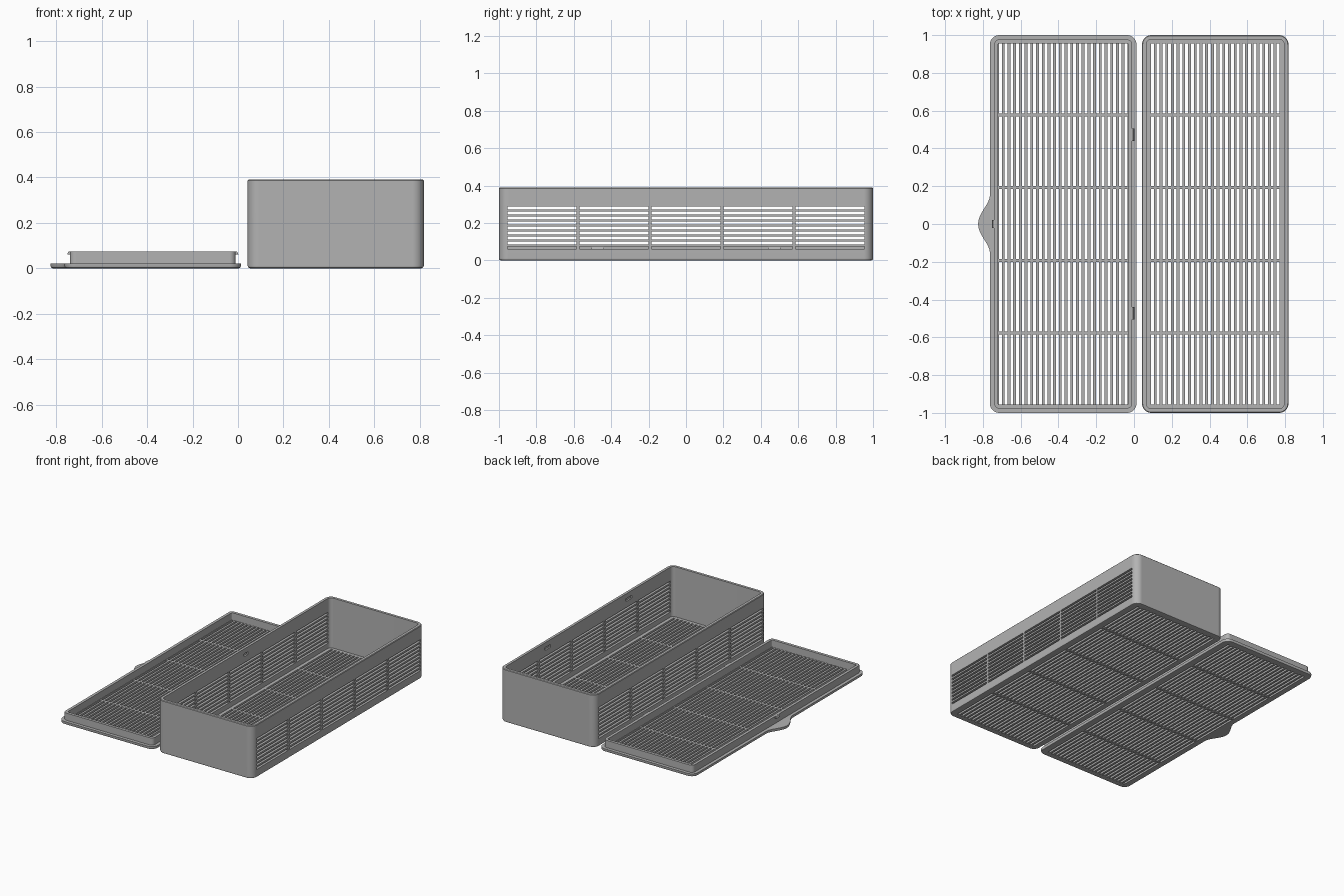
import bpy, bmesh, math
from mathutils import Vector

if "Cube" in bpy.data.objects:
    bpy.data.objects.remove(bpy.data.objects["Cube"], do_unlink=True)

GREY = (0.45, 0.45, 0.45, 1)
grey = bpy.data.materials.new("grey plastic")
grey.use_nodes = True
grey.diffuse_color = GREY
grey.node_tree.nodes["Principled BSDF"].inputs["Base Color"].default_value = GREY

HALF_W, HALF_L, RADIUS = 0.388, 1.0, 0.05
BOX_X, LID_X = 0.43, -0.375
WALL, FLOOR = 0.023, 0.022
BOX_H, LID_H = 0.39, 0.075


def finish(name, bm):
    """Turn a bmesh into a grey object."""
    bmesh.ops.recalc_face_normals(bm, faces=bm.faces)
    mesh = bpy.data.meshes.new(name)
    bm.to_mesh(mesh)
    bm.free()
    mesh.materials.append(grey)
    obj = bpy.data.objects.new(name, mesh)
    bpy.context.collection.objects.link(obj)
    return obj


def activate(obj):
    bpy.ops.object.select_all(action='DESELECT')
    obj.select_set(True)
    bpy.context.view_layer.objects.active = obj


def smooth(obj):
    activate(obj)
    bpy.ops.object.shade_smooth_by_angle(angle=math.radians(35))
    obj.modifiers.new("even_shading", 'WEIGHTED_NORMAL').keep_sharp = True


def add_box(bm, lo, hi):
    lo, hi = Vector(lo), Vector(hi)
    verts = bmesh.ops.create_cube(bm, size=1)["verts"]
    for v in verts:
        v.co = (lo + hi) / 2 + v.co * (hi - lo)
    return verts


def ring(bm, cx, inset, z, steps=8):
    """Rounded rectangle loop at a given inset and height."""
    r = max(RADIUS - inset, 0.006)
    verts = []
    for k, (sx, sy) in enumerate(((1, 1), (-1, 1), (-1, -1), (1, -1))):
        for i in range(steps + 1):
            a = math.pi / 2 * (k + i / steps)
            verts.append(bm.verts.new((cx + sx * (HALF_W - inset - r) + r * math.cos(a),
                                       sy * (HALF_L - inset - r) + r * math.sin(a), z)))
    return verts


def tray(name, cx, profile):
    """Loft rounded rectangles through (inset, z) steps and cap both ends."""
    bm = bmesh.new()
    rings = [ring(bm, cx, inset, z) for inset, z in profile]
    for a, b in zip(rings, rings[1:]):
        for i in range(len(a)):
            j = (i + 1) % len(a)
            bm.faces.new((a[i], a[j], b[j], b[i]))
    bm.faces.new(rings[0])
    bm.faces.new(rings[-1])
    return finish(name, bm)


def spans(lo, hi, count, bar):
    """Openings between evenly spaced bars."""
    width = (hi - lo - bar * (count - 1)) / count
    return [(lo + i * (width + bar), lo + i * (width + bar) + width) for i in range(count)]


BAYS = spans(-0.955, 0.955, 5, 0.015)


def floor_slots(bm, cx):
    for x0, x1 in spans(cx - 0.34, cx + 0.34, 23, 0.015):
        for y0, y1 in BAYS:
            add_box(bm, (x0, y0, -0.02), (x1, y1, FLOOR + 0.015))


def cut(obj, bm):
    cutter = finish("slot_cutter", bm)
    cutter.hide_render = True
    mod = obj.modifiers.new("slots", 'BOOLEAN')
    mod.operation, mod.solver, mod.object = 'DIFFERENCE', 'EXACT', cutter
    activate(obj)
    bpy.ops.object.modifier_apply(modifier=mod.name)
    bpy.data.objects.remove(cutter, do_unlink=True)


# Latch places: side of the part, y centre, half length
LATCHES = ((1, 0.472, 0.033), (1, -0.472, 0.033), (-1, 0, 0.022))

# Deep box with rounded bottom edge, slotted floor and slotted long walls
box = tray("box", BOX_X, [(0.012, 0), (0.0035, 0.0035), (0, 0.012), (0, BOX_H - 0.004),
                          (0.004, BOX_H), (WALL, BOX_H), (WALL, FLOOR)])
bm = bmesh.new()
floor_slots(bm, BOX_X)
for z0, z1 in spans(0.06, 0.288, 9, 0.0125):
    for y0, y1 in BAYS:
        add_box(bm, (BOX_X - 0.45, y0, z0), (BOX_X + 0.45, y1, z1))
# Latch grooves on the inside of the long walls
for side, y, half in LATCHES:
    x0, x1 = sorted(BOX_X + side * (HALF_W - WALL + d) for d in (-0.01, 0.012))
    add_box(bm, (x0, y - half, 0.333), (x1, y + half, 0.354))
cut(box, bm)
smooth(box)

# Shallow lid with raised inner rim and slotted floor
lid = tray("lid", LID_X, [(0.010, 0), (0.003, 0.003), (0, 0.010), (0, FLOOR), (WALL, FLOOR),
                          (WALL, LID_H), (0.044, LID_H), (0.044, FLOOR)])
bm = bmesh.new()
floor_slots(bm, LID_X)
cut(lid, bm)
smooth(lid)

# Latch hooks on the lid rim, sloped at the top
for n, (side, y, half) in enumerate(LATCHES):
    bm = bmesh.new()
    edge = LID_X + side * (HALF_W - WALL)
    tip = edge + side * 0.012
    x0, x1 = sorted((edge - side * 0.008, tip))
    for v in add_box(bm, (x0, y - half, 0.06), (x1, y + half, LID_H - 0.001)):
        if abs(v.co.x - tip) < 0.001 and v.co.z > 0.07:
            v.co.x -= side * 0.006
    finish(f"lid_hook_{n + 1}", bm)

# Flared thumb tab on the lid's outer edge
bm = bmesh.new()
outer = LID_X - HALF_W
STEPS, TAB_HALF, TAB_OUT = 32, 0.15, 0.062
curve = []
for i in range(STEPS + 1):
    t = 2 * i / STEPS - 1
    bulge = (0.5 + 0.5 * math.cos(math.pi * t)) ** 0.85
    curve.append((t * TAB_HALF, bulge))
rows = []
for z, pull in ((0, 0.010), (0.003, 0.003), (0.010, 0), (FLOOR, 0)):
    row = [bm.verts.new((outer + pull - TAB_OUT * b, y, z)) for y, b in curve]
    row += [bm.verts.new((outer + 0.015, s * TAB_HALF, z)) for s in (1, -1)]
    rows.append(row)
for a, b in zip(rows, rows[1:]):
    for i in range(len(a)):
        j = (i + 1) % len(a)
        bm.faces.new((a[i], a[j], b[j], b[i]))
bm.faces.new(rows[0])
bm.faces.new(rows[-1])
smooth(finish("lid_tab", bm))
